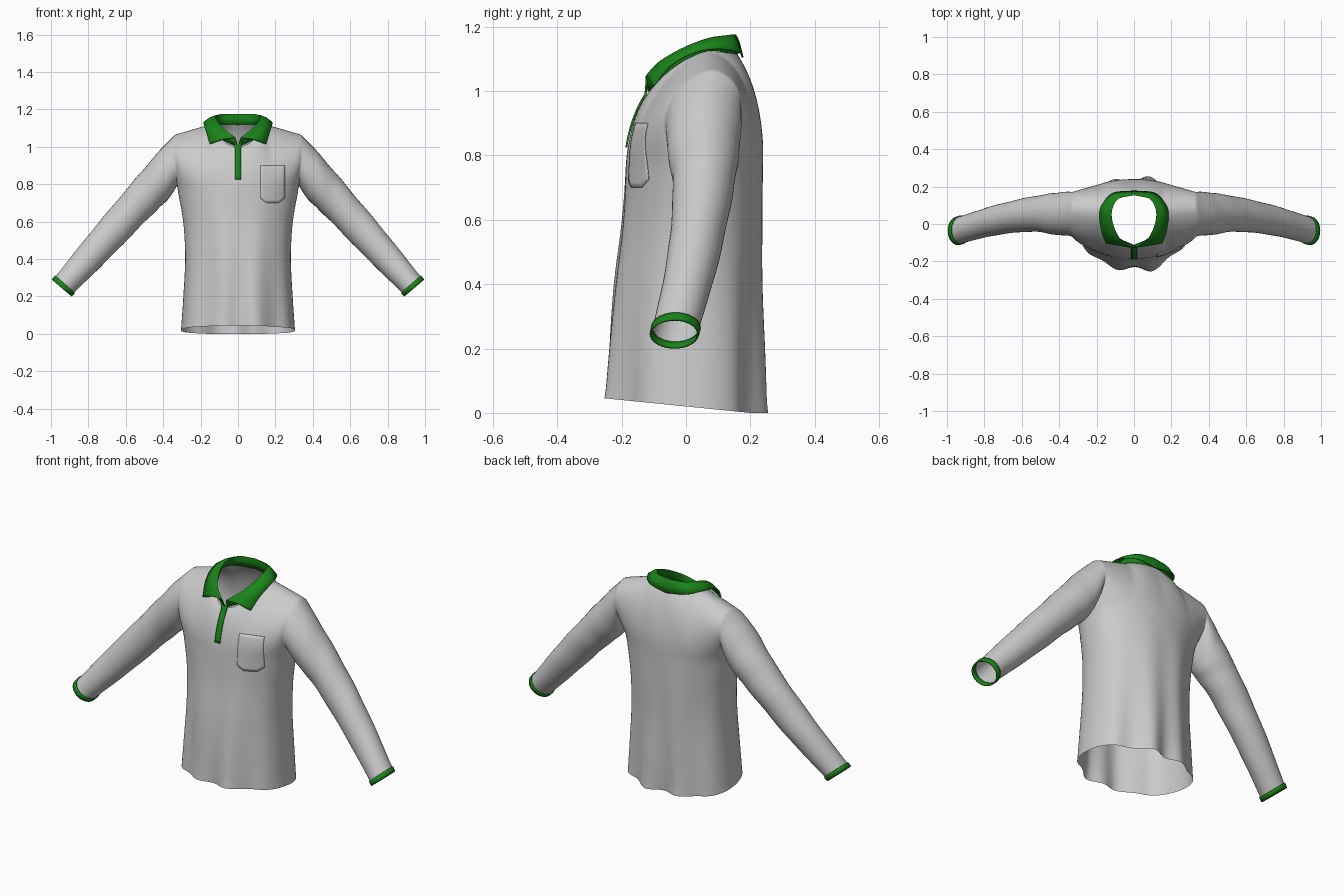
import bpy, bmesh, math
from mathutils import Vector
from mathutils.bvhtree import BVHTree

if "Cube" in bpy.data.objects:
    bpy.data.objects.remove(bpy.data.objects["Cube"])

ARM = 0.78            # armpit height
N, M, R = 60, 18, 26  # columns, yoke rows, torso rows
NECK = 0.4            # share of columns that end at the neckline

green = bpy.data.materials.new("green_trim")
green.diffuse_color = (0.01, 0.23, 0.01, 1)
green.use_nodes = True
green.node_tree.nodes["Principled BSDF"].inputs["Base Color"].default_value = green.diffuse_color


def lerp(a, b, t):
    return a + (b - a) * t


def spline(keys, s):
    """Catmull-Rom through a list of tuples, s runs from 0 to len - 1."""
    i = min(int(s), len(keys) - 2)
    t = s - i
    p1, p2 = Vector(keys[i]), Vector(keys[i + 1])
    p0 = Vector(keys[i - 1]) if i > 0 else 2 * p1 - p2
    p3 = Vector(keys[i + 2]) if i + 2 < len(keys) else 2 * p2 - p1
    return 0.5 * (2 * p1 + (p2 - p0) * t + (2 * p0 - 5 * p1 + 4 * p2 - p3) * t * t
                  + (3 * p1 - p0 - 3 * p2 + p3) * t ** 3)


def add_grid(bm, rows, closed=False):
    vs = [[bm.verts.new(p) for p in row] for row in rows]
    n = len(rows[0])
    for r0, r1 in zip(vs, vs[1:]):
        for j in range(n if closed else n - 1):
            k = (j + 1) % n
            bm.faces.new((r0[j], r0[k], r1[k], r1[j]))


def finish(name, bm, mat=None, thick=0):
    bmesh.ops.remove_doubles(bm, verts=bm.verts, dist=1e-4)
    bmesh.ops.recalc_face_normals(bm, faces=bm.faces)
    me = bpy.data.meshes.new(name)
    bm.to_mesh(me)
    bm.free()
    ob = bpy.data.objects.new(name, me)
    bpy.context.collection.objects.link(ob)
    if mat:
        me.materials.append(mat)
    if thick:
        sol = ob.modifiers.new("thickness", 'SOLIDIFY')
        sol.thickness, sol.offset = thick, 0
    bpy.context.view_layer.objects.active = ob
    ob.select_set(True)
    bpy.ops.object.shade_smooth_by_angle(angle=math.radians(50))
    ob.select_set(False)
    return ob


# half width, front depth, back depth from hem to armpit
TORSO = [(.305, .245, .24), (.292, .236, .24), (.283, .222, .238), (.292, .20, .24), (.325, .187, .24)]


def torso(a, z, side):
    w, df, db = spline(TORSO, 4 * z / ARM)
    t = a * math.pi / 2
    c = max(0, math.cos(t)) ** 0.9
    x = w * math.sin(t)
    fade = 1 - z / ARM
    fold = -0.017 * fade * math.cos(2 * math.pi * (x + .01 * side) / 0.19) * c
    fold += 0.006 * fade * math.sin(23 * x + 5 * z) * c
    y = .02 + side * ((db - .02 if side > 0 else df + .02) * c + fold)
    return Vector((x, y, z + fade * max(0, .02 - .1 * y)))


def neckline(phi, side):
    c = max(0, math.cos(phi))
    y = .07 + (.09 * c if side > 0 else -.185 * c)
    z = 1.125 - (.01 * c if side > 0 else .125 * c ** 1.5)
    return Vector((.135 * math.sin(phi), y, z))


def yoke(a, f, side):
    """Upper panel from armpit level to shoulder seam or neckline."""
    q = min(1, abs(a) / NECK)
    sg = -1 if a < 0 else 1
    top = neckline(q * math.pi / 2, side)
    if abs(a) > NECK:
        top = top.lerp(Vector((.335, .08, 1.068)), (abs(a) - NECK) / (1 - NECK))
    top.x *= sg
    b = torso(a, ARM, side)
    y1 = .247 if side > 0 else -.178
    c1 = Vector((lerp(b.x, top.x, .3), y1, lerp(ARM, top.z, .4)))
    c2 = Vector((lerp(b.x, top.x, .75), top.y + side * lerp(.037, .1, q), top.z - lerp(.06, .012, q)))
    g = 1 - f
    return b * g ** 3 + c1 * 3 * f * g * g + c2 * 3 * f * f * g + top * f ** 3


# top x, top z, underside x, underside z, front y, back y
SLEEVE = [(.335, 1.068, .325, .78, -.06, .178), (.43, .97, .38, .71, -.062, .17),
          (.60, .77, .485, .61, -.042, .148), (.80, .53, .69, .40, -.062, .10), (.992, .287, .893, .203, -.108, .035)]


def sleeve_ring(s, sg, grow=1.0):
    tx, tz, bx, bz, y0, y1 = spline(SLEEVE, s)
    ring = []
    for j in range(2 * M):
        side = -1 if j <= M else 1
        f = j / M if j <= M else (2 * M - j) / M
        th = math.pi * (1 - f)
        wr = .022 * math.sin(math.pi * s / 4) * math.sin(8 * s + 2 * th * side)
        k, c, n = (grow + wr) / 2, math.cos(th), math.sin(th)
        p = Vector(((tx + bx) / 2 + (tx - bx) * k * c, (y0 + y1) / 2 + side * (y1 - y0) * k * n,
                    (tz + bz) / 2 + (tz - bz) * k * c))
        hole = yoke(1, f, side)
        p = hole.lerp(p, min(1, s / .8))
        ring.append(Vector((p.x * sg, p.y, p.z)))
    return ring


# shirt: torso, yoke and sleeves in one shell
bm = bmesh.new()
cols = [2 * i / N - 1 for i in range(N + 1)]
for side in (-1, 1):
    rows = [[torso(a, ARM * r / R, side) for a in cols] for r in range(R)]
    rows += [[yoke(a, k / M, side) for a in cols] for k in range(M + 1)]
    add_grid(bm, rows)
for sg in (-1, 1):
    add_grid(bm, [sleeve_ring(3.95 * i / 36, sg) for i in range(37)], True)
bmesh.ops.remove_doubles(bm, verts=bm.verts, dist=1e-4)
inner = [v for v in bm.verts if not v.is_boundary]
for _ in range(4):
    bmesh.ops.smooth_vert(bm, verts=inner, factor=0.5, use_axis_x=True, use_axis_y=True, use_axis_z=True)
tree = BVHTree.FromBMesh(bm)
finish("shirt_body", bm)


def on_front(x, z, off):
    hit = tree.ray_cast(Vector((x, -1, z)), Vector((0, 1, 0)))[0]
    return Vector((x, hit.y - off, z)) if hit else Vector((x, -.115 - off, z))


# cuffs
for sg, label in ((-1, "right"), (1, "left")):
    bm = bmesh.new()
    add_grid(bm, [sleeve_ring(s, sg, 1.03) for s in (3.91, 3.95, 4.0)], True)
    finish(label + "_cuff", bm, green, .006)

# collar: stand rises from the neckline, folds over and falls to the leaf edge
BASE = [neckline(math.radians(d), s) for d, s in ((0, -1), (40, -1), (70, -1), (90, 1), (45, 1), (0, 1))]
FOLD = [(.015, -.125, 1.047), (.075, -.08, 1.092), (.112, -.005, 1.135), (.12, .07, 1.163), (.085, .135, 1.172),
        (0, .155, 1.173)]
EDGE = [(.15, -.102, 1.015), (.17, -.05, 1.078), (.182, .02, 1.118), (.176, .09, 1.132), (.115, .163, 1.122),
        (0, .176, 1.105)]
bm = bmesh.new()
for sg in (-1, 1):
    rows = []
    for i in range(31):
        b, f, e = (spline(k, i / 6) for k in (BASE, FOLD, EDGE))
        lift = Vector((0, 0, .008))
        row = [b, b.lerp(f, .6), f, f.lerp(e, .15) + lift * .4, f.lerp(e, .5) + lift, e]
        rows.append([Vector((p.x * sg, p.y, p.z)) for p in row])
    add_grid(bm, rows)
finish("collar", bm, green, .006)

# button placket
bm = bmesh.new()
rows = [[on_front(x, lerp(.825, .99, i / 10), .005) for x in (-.016, 0, .016)] for i in range(11)]
rows.append([Vector((x, -.122, z)) for x, z in ((-.022, 1.03), (0, 1.005), (.022, 1.04))])
add_grid(bm, rows)
finish("placket", bm, green, .006)

# chest pocket with a pointed lower edge
bm = bmesh.new()
rows = []
for i in range(13):
    u = i / 12
    low = .70 + .025 * max(0, abs(2 * u - 1) - .5) * 2
    rows.append([on_front(lerp(.12, .25, u), lerp(low, .90, j / 12), .002) for j in range(13)])
add_grid(bm, rows)
finish("chest_pocket", bm, None, .003)
